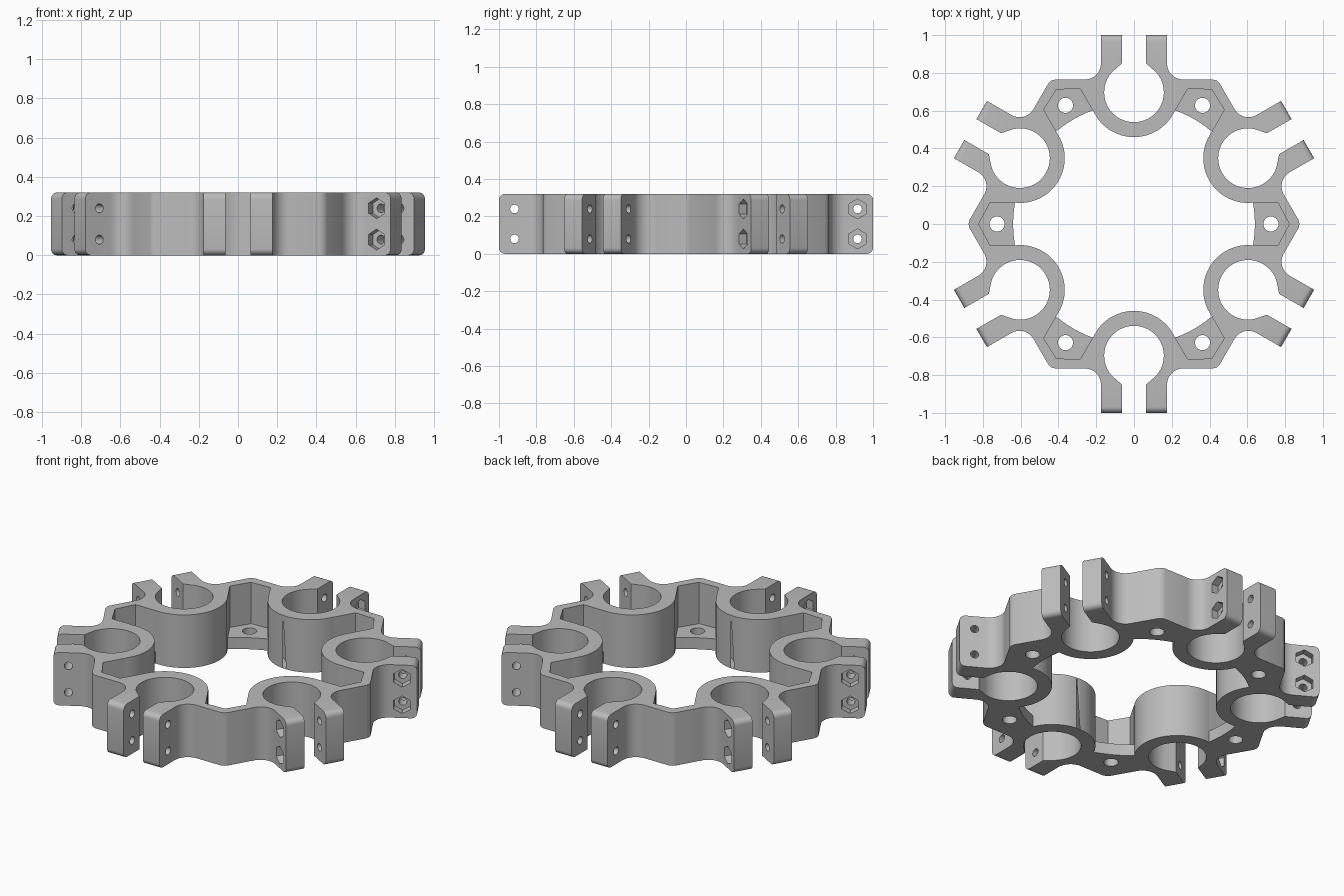
import bpy, bmesh, math
from mathutils import Matrix, Vector

if "Cube" in bpy.data.objects:
    bpy.data.objects.remove(bpy.data.objects["Cube"])

H = 0.32            # body height
C = 0.697           # distance of each clamp from the centre
R_IN, R_OUT = 0.158, 0.237
FLAT = 0.765        # distance of outer flats
FLOOR_R, FLOOR_Z = 0.64, 0.07


def arc(cx, cy, r, a0, a1, n):
    """Points along an arc, angles in degrees."""
    out = []
    for i in range(n + 1):
        a = math.radians(a0 + (a1 - a0) * i / n)
        out.append((cx + r * math.cos(a), cy + r * math.sin(a)))
    return out


def turn(pts, deg):
    c, s = math.cos(math.radians(deg)), math.sin(math.radians(deg))
    return [(x * c - y * s, x * s + y * c) for x, y in pts]


def prism(bm, pts, z0, z1, mat=Matrix()):
    lo = [bm.verts.new(mat @ Vector((x, y, z0))) for x, y in pts]
    hi = [bm.verts.new(mat @ Vector((x, y, z1))) for x, y in pts]
    n = len(pts)
    bm.faces.new(lo[::-1])
    bm.faces.new(hi)
    for i in range(n):
        j = (i + 1) % n
        bm.faces.new((lo[i], lo[j], hi[j], hi[i]))


def finish(bm, name):
    bmesh.ops.recalc_face_normals(bm, faces=bm.faces[:])
    me = bpy.data.meshes.new(name)
    bm.to_mesh(me)
    bm.free()
    ob = bpy.data.objects.new(name, me)
    bpy.context.collection.objects.link(ob)
    return ob


# outer outline: half of one clamp, mirrored, then repeated six times
half = arc(0, C, R_IN, -90, 43, 18)
half += [(0.064, 0.85), (0.064, 1.0), (0.175, 1.0)]
half += arc(0.26, FLAT + 0.085, 0.085, 180, 270, 8)
half += [(0.418, FLAT), (0.438, 0.7586)]
sector = [(-x, y) for x, y in reversed(half[1:-1])] + half
outline = [p for k in range(6) for p in turn(sector, -60 * k)]

bm = bmesh.new()
prism(bm, outline, 0, H)
tips = [e for e in bm.edges
        if all(v.co.xy.length > 0.99 for v in e.verts)
        and abs(e.verts[0].co.z - e.verts[1].co.z) < 1e-4]
bmesh.ops.bevel(bm, geom=tips, offset=0.032, segments=5, profile=0.5,
                affect='EDGES')
body = finish(bm, "clamp_ring")

# central opening: ring backs joined by floor arcs
t = math.degrees(math.acos((R_OUT**2 + C**2 - FLOOR_R**2) / (2 * R_OUT * C)))
back = arc(0, C, R_OUT, -90 - t, -90 + t, 24)
a = math.degrees(math.atan2(back[-1][1], back[-1][0]))
back += arc(0, 0, FLOOR_R, a, 120 - a, 6)[1:-1]
bm = bmesh.new()
prism(bm, [p for k in range(6) for p in turn(back, -60 * k)], -0.1, H + 0.1)
cutters = [finish(bm, "opening_cutter")]

# pockets above the floors between clamps
pocket = [(0.55, -0.1115), (0.763, -0.1115), (0.822, 0),
          (0.763, 0.1115), (0.55, 0.1115)]
bm = bmesh.new()
for k in range(6):
    prism(bm, turn(pocket, 60 * k), FLOOR_Z, H + 0.1)
cutters.append(finish(bm, "pocket_cutter"))

# floor holes and clamp bolt holes, then hexagonal nut recesses
holes, nuts = bmesh.new(), bmesh.new()
for k in range(6):
    prism(holes, turn(arc(0.725, 0, 0.04, 0, 345, 23), 60 * k), -0.1, 0.15)
    for z in (0.08, 0.24):
        m = (Matrix.Rotation(math.radians(60 * k), 4, 'Z')
             @ Matrix.Translation((0, 0.917, z))
             @ Matrix.Rotation(math.radians(90), 4, 'Y'))
        prism(holes, arc(0, 0, 0.023, 0, 337.5, 15), -0.24, 0.24, m)
        prism(nuts, arc(0, 0, 0.053, 0, 300, 5), 0.13, 0.24, m)
cutters += [finish(holes, "hole_cutter"), finish(nuts, "nut_cutter")]

bpy.context.view_layer.objects.active = body
body.select_set(True)
for c in cutters:
    c.hide_render = True
    mod = body.modifiers.new(c.name, 'BOOLEAN')
    mod.operation = 'DIFFERENCE'
    mod.solver = 'EXACT'
    mod.object = c
    bpy.ops.object.modifier_apply(modifier=mod.name)
for c in cutters:
    bpy.data.objects.remove(c)

grey = bpy.data.materials.new("mid_grey")
grey.diffuse_color = (0.5, 0.5, 0.5, 1)
grey.use_nodes = True
grey.node_tree.nodes["Principled BSDF"].inputs["Base Color"].default_value = grey.diffuse_color
body.data.materials.clear()
body.data.materials.append(grey)
bpy.ops.object.shade_smooth_by_angle(angle=math.radians(28))
